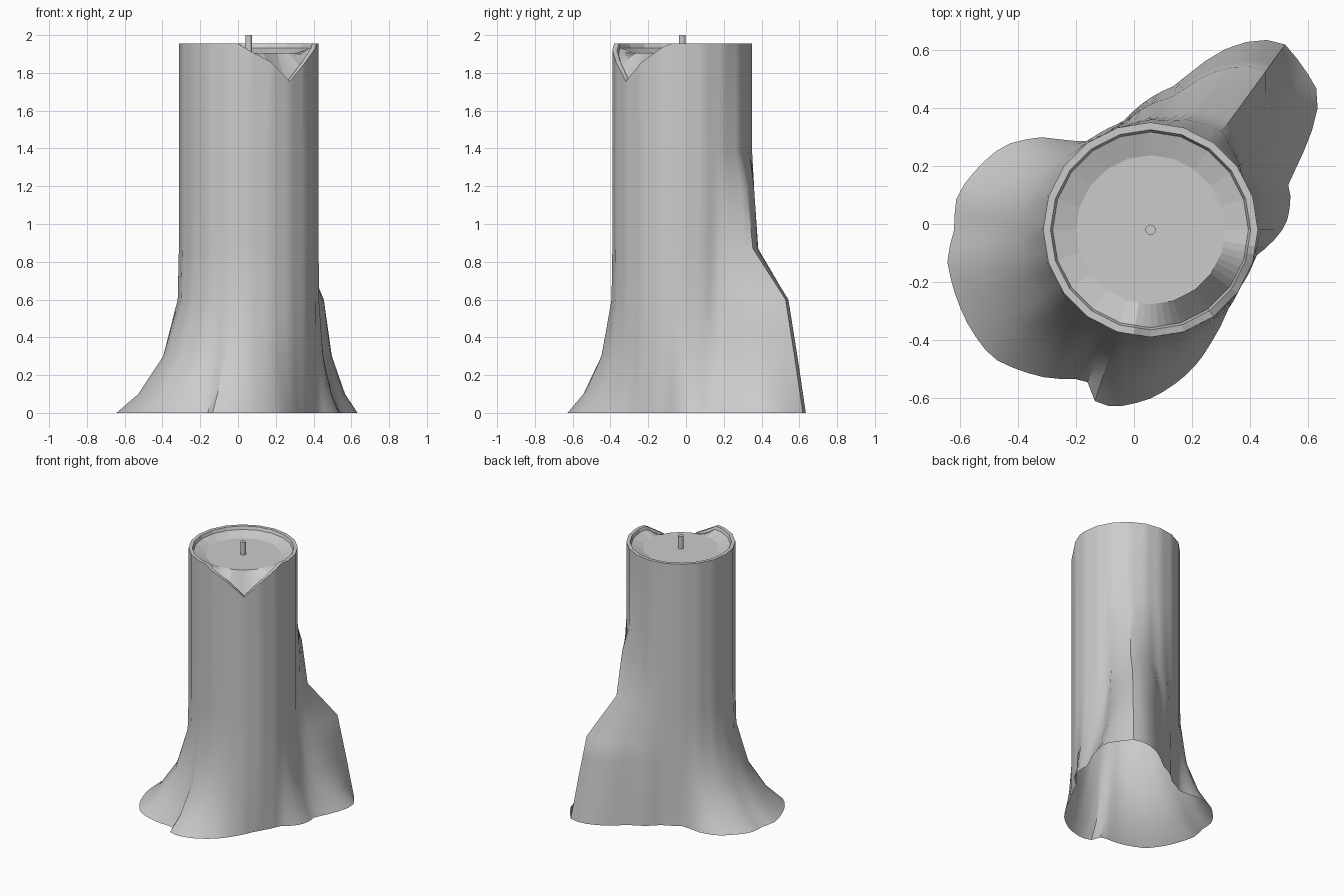
import bpy, bmesh, math

if "Cube" in bpy.data.objects:
    bpy.data.objects.remove(bpy.data.objects["Cube"])

CX, CY, R, TOP, FLOOR = 0.057, -0.02, 0.37, 1.955, 1.905
N = 80


def lerp_table(t, table):
    for (a, va), (b, vb) in zip(table, table[1:]):
        if a <= t <= b:
            return va + (vb - va) * (t - a) / (b - a)
    return table[0][1] if t < table[0][0] else table[-1][1]


# Outline of the melted wax where it meets the table
outline = [(.64, .445), (.57, .22), (.53, .14), (.54, .09), (.525, 0), (.42, -.11),
           (.365, -.22), (.32, -.3), (.27, -.4), (.2, -.5), (.06, -.6), (-.06, -.63),
           (-.13, -.62), (-.165, -.53), (-.3, -.53), (-.49, -.46), (-.57, -.35),
           (-.645, -.12), (-.62, -.03), (-.61, .1), (-.45, .27), (-.3, .3), (-.23, .285),
           (-.16, .285), (-.04, .35), (.01, .4), (.15, .48), (.34, .615), (.43, .635), (.51, .63)]
polar = sorted((math.degrees(math.atan2(y - CY, x - CX)) % 360,
                math.hypot(x - CX, y - CY)) for x, y in outline)
polar = ([(polar[-1][0] - 360, polar[-1][1])] + polar + [(polar[0][0] + 360, polar[0][1])])

# How quickly the low and the tall drips fall back to the column
LOW = [(0, 1), (.1, .66), (.3, .27), (.6, .02), (.7, 0)]
TALL = [(0, 1), (.3, .87), (.6, .73), (.87, .22), (1.2, .12), (1.38, 0)]
TALL_SPAN = [(30, 0), (54, 1), (98, 1), (122, 0)]
# Rim height around the pouring notch
NOTCH = [(261, TOP), (270, 1.92), (288, 1.86), (306, 1.755), (324, 1.855), (342, 1.93), (349, TOP)]


def facet(deg):
    """Radius factor of a regular 20-sided column."""
    return math.cos(math.radians(9)) / math.cos(math.radians(deg % 18 - 9))


def body_radius(deg, z):
    base = R * facet(deg)
    extra = max(0, lerp_table(deg, polar) - base)
    w = lerp_table(deg, TALL_SPAN)
    return base + extra * (w * lerp_table(z, TALL) + (1 - w) * lerp_table(z, LOW))


# Candle wax: drips, column, rim and sunken pool in one skin
bm = bmesh.new()


def ring(fn):
    out = []
    for i in range(N):
        deg = i * 360 / N
        r, z = fn(deg)
        a = math.radians(deg)
        out.append(bm.verts.new((CX + r * math.cos(a), CY + r * math.sin(a), z)))
    return out


rings = [ring(lambda d, z=z: (body_radius(d, z), z)) for z in (0, .1, .3, .45, .6, .87, 1.2, 1.38)]
rings.append(ring(lambda d: (R * facet(d), lerp_table(d, NOTCH))))
rings.append(ring(lambda d: (.345 * facet(d), lerp_table(d, NOTCH))))
rings.append(ring(lambda d: (.337 * facet(d), lerp_table(d, NOTCH) - .022)))
rings.append(ring(lambda d: (.257 * facet(d), FLOOR)))
for a, b in zip(rings, rings[1:]):
    for i in range(N):
        j = (i + 1) % N
        bm.faces.new((a[i], a[j], b[j], b[i]))
bm.faces.new(rings[-1])
mesh = bpy.data.meshes.new("candle_wax")
bm.to_mesh(mesh)
bm.free()
wax = bpy.data.objects.new("candle_wax", mesh)
bpy.context.collection.objects.link(wax)

# Wick
bpy.ops.mesh.primitive_cylinder_add(vertices=12, radius=.018, depth=2 - FLOOR + .01,
                                    location=(CX, CY, (2 + FLOOR - .01) / 2))
wick = bpy.context.object
wick.name = "wick"

# Smooth sides with crisp rim edges
for ob in (wax, wick):
    bpy.ops.object.select_all(action='DESELECT')
    ob.select_set(True)
    bpy.context.view_layer.objects.active = ob
    bpy.ops.object.shade_smooth_by_angle(angle=math.radians(35))
# Keep the pool and rim faceted
for p in wax.data.polygons:
    if p.index >= 8 * N:
        p.use_smooth = False
